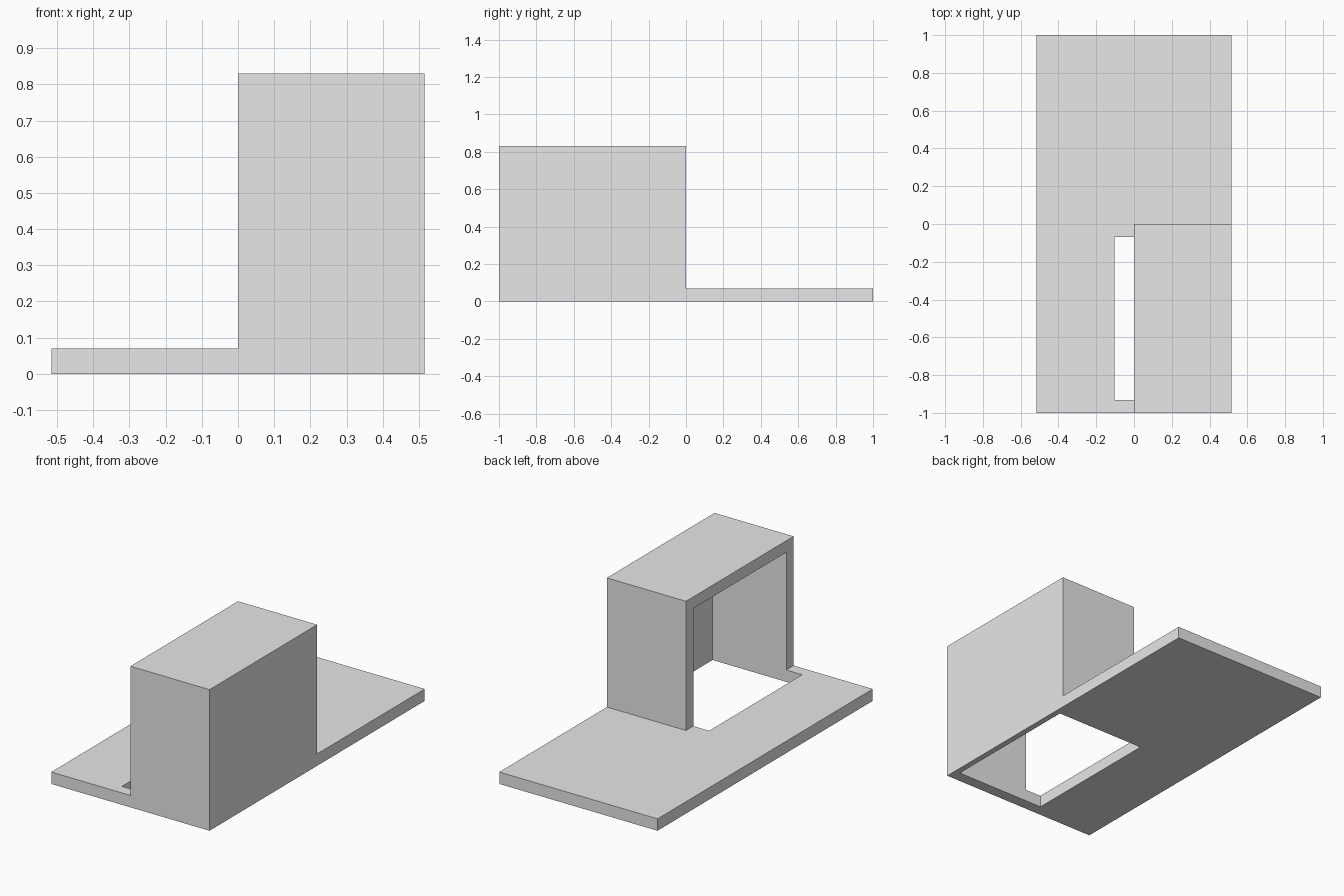
import bpy
import bmesh
from mathutils import Matrix, Vector

default = bpy.data.objects.get("Cube")
if default:
    bpy.data.objects.remove(default, do_unlink=True)

# Main dimensions
HALF_W, HALF_L = 0.515, 1.0
BASE_H, TOTAL_H = 0.07, 0.83
WALL, SIDE_WALL, SLOT_X = 0.068, 0.035, -0.103

grey = bpy.data.materials.new("light grey")
grey.use_nodes = True
grey.diffuse_color = (0.8, 0.8, 0.8, 1)
grey.node_tree.nodes["Principled BSDF"].inputs["Base Color"].default_value = (0.8, 0.8, 0.8, 1)


def add_box(bm, low, high):
    low, high = Vector(low), Vector(high)
    matrix = Matrix.Translation((low + high) / 2) @ Matrix.Diagonal((high - low).to_4d())
    matrix[3][3] = 1
    bmesh.ops.create_cube(bm, size=1, matrix=matrix)


def make_object(name, bm):
    mesh = bpy.data.meshes.new(name)
    bm.normal_update()
    bm.to_mesh(mesh)
    bm.free()
    mesh.materials.append(grey)
    obj = bpy.data.objects.new(name, mesh)
    bpy.context.collection.objects.link(obj)
    return obj


# Base plate, with one quarter raised into the hood
bm = bmesh.new()
add_box(bm, (-HALF_W, -HALF_L, 0), (HALF_W, HALF_L, BASE_H))
for axis in ((1, 0, 0), (0, 1, 0)):
    bmesh.ops.bisect_plane(bm, geom=bm.verts[:] + bm.edges[:] + bm.faces[:],
                           plane_co=(0, 0, 0), plane_no=axis)
bm.normal_update()
quarter = [f for f in bm.faces if f.normal.z > 0.9
           and f.calc_center_median().x > 0 and f.calc_center_median().y < 0]
raised = bmesh.ops.extrude_discrete_faces(bm, faces=[]) if not quarter else \
    bmesh.ops.extrude_face_region(bm, geom=quarter)
top_verts = [g for g in raised.get("geom", []) if isinstance(g, bmesh.types.BMVert)]
bmesh.ops.translate(bm, verts=top_verts, vec=(0, 0, TOTAL_H - BASE_H))
bmesh.ops.delete(bm, geom=[f for f in quarter if f.is_valid], context='FACES_ONLY')
bmesh.ops.dissolve_limit(bm, angle_limit=0.01, verts=bm.verts[:], edges=bm.edges[:])
bmesh.ops.recalc_face_normals(bm, faces=bm.faces[:])
body = make_object("hooded_base", bm)

# Cavity through the floor, open on the inner side of the hood
bm = bmesh.new()
add_box(bm, (SLOT_X, WALL - HALF_L, -0.1), (HALF_W - SIDE_WALL, -WALL, TOTAL_H - WALL))
cutter = make_object("cavity_cutter", bm)
cutter.hide_render = True

cut = body.modifiers.new("cavity", 'BOOLEAN')
cut.operation = 'DIFFERENCE'
cut.solver = 'EXACT'
cut.object = cutter

# Bake the cut and remove the helper
bpy.context.view_layer.update()
depsgraph = bpy.context.evaluated_depsgraph_get()
body_mesh = bpy.data.meshes.new_from_object(body.evaluated_get(depsgraph))
body.modifiers.clear()
body.data = body_mesh
bpy.data.objects.remove(cutter, do_unlink=True)
